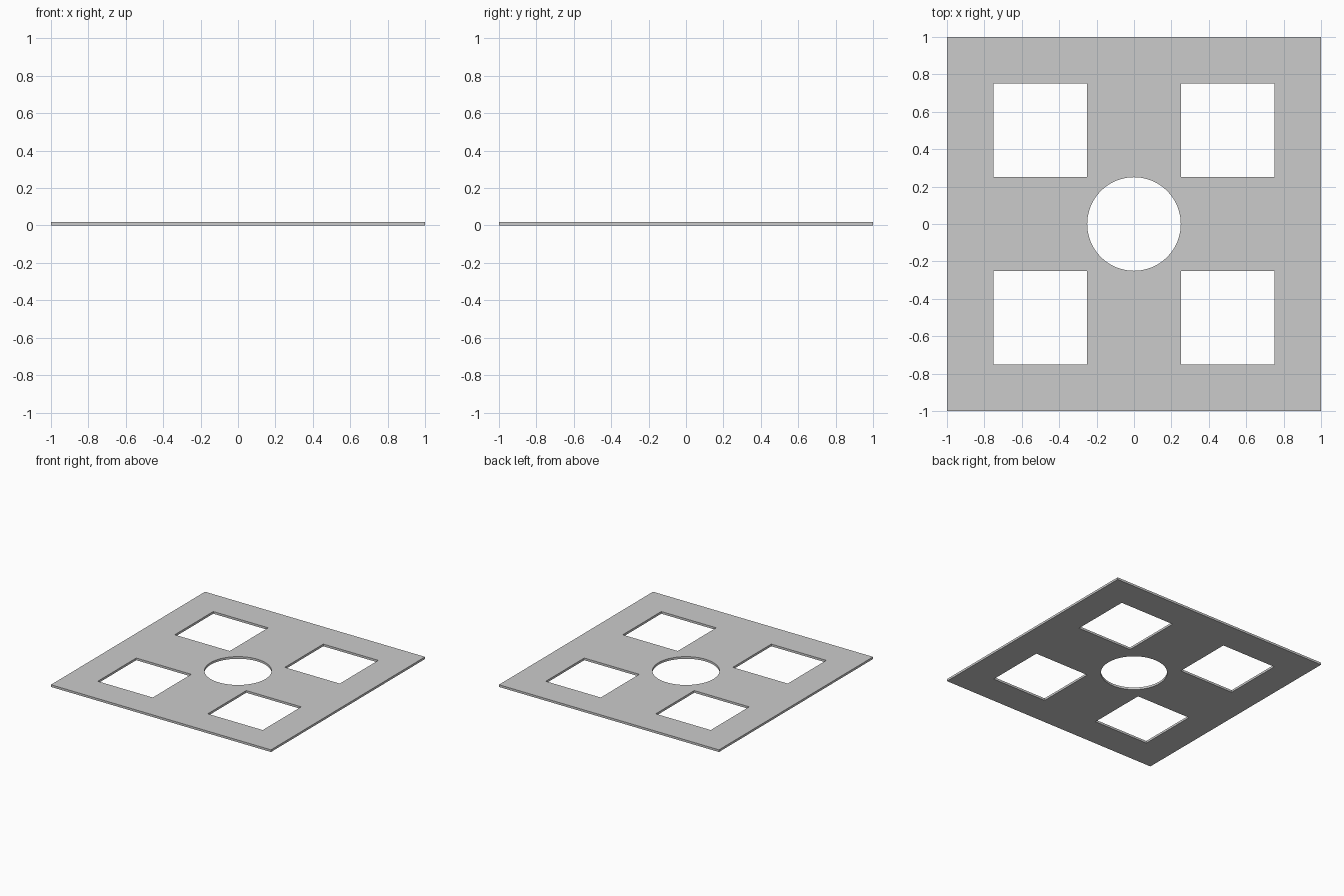
import bpy
import bmesh
from math import cos, sin, tau

if "Cube" in bpy.data.objects:
    bpy.data.objects.remove(bpy.data.objects["Cube"])

THICKNESS = 0.018

# Flat outline: every closed loop inside the outer one becomes a hole
curve = bpy.data.curves.new("perforated_plate", "CURVE")
curve.dimensions = "2D"
curve.fill_mode = "BOTH"
curve.extrude = THICKNESS / 2


def add_loop(points):
    spline = curve.splines.new("POLY")
    spline.points.add(len(points) - 1)
    for p, (x, y) in zip(spline.points, points):
        p.co = (x, y, 0, 1)
    spline.use_cyclic_u = True


def square(cx, cy, half):
    return [(cx + sx * half, cy + sy * half)
            for sx, sy in ((-1, -1), (1, -1), (1, 1), (-1, 1))]


# Outer border
add_loop(square(0, 0, 1))

# Four square windows
for cx in (-0.5, 0.5):
    for cy in (-0.5, 0.5):
        add_loop(square(cx, cy, 0.25))

# Round centre hole
SIDES = 96
add_loop([(0.25 * cos(tau * i / SIDES), 0.25 * sin(tau * i / SIDES))
          for i in range(SIDES)])

plate = bpy.data.objects.new("perforated_plate", curve)
plate.location.z = THICKNESS / 2
bpy.context.collection.objects.link(plate)
bpy.context.view_layer.objects.active = plate
plate.select_set(True)
bpy.ops.object.convert(target="MESH")

# Weld the rims so the plate is one closed solid
plate = bpy.context.object
bm = bmesh.new()
bm.from_mesh(plate.data)
bmesh.ops.remove_doubles(bm, verts=bm.verts, dist=0.0001)
bmesh.ops.recalc_face_normals(bm, faces=bm.faces)
bm.to_mesh(plate.data)
bm.free()
bpy.ops.object.shade_smooth_by_angle()
